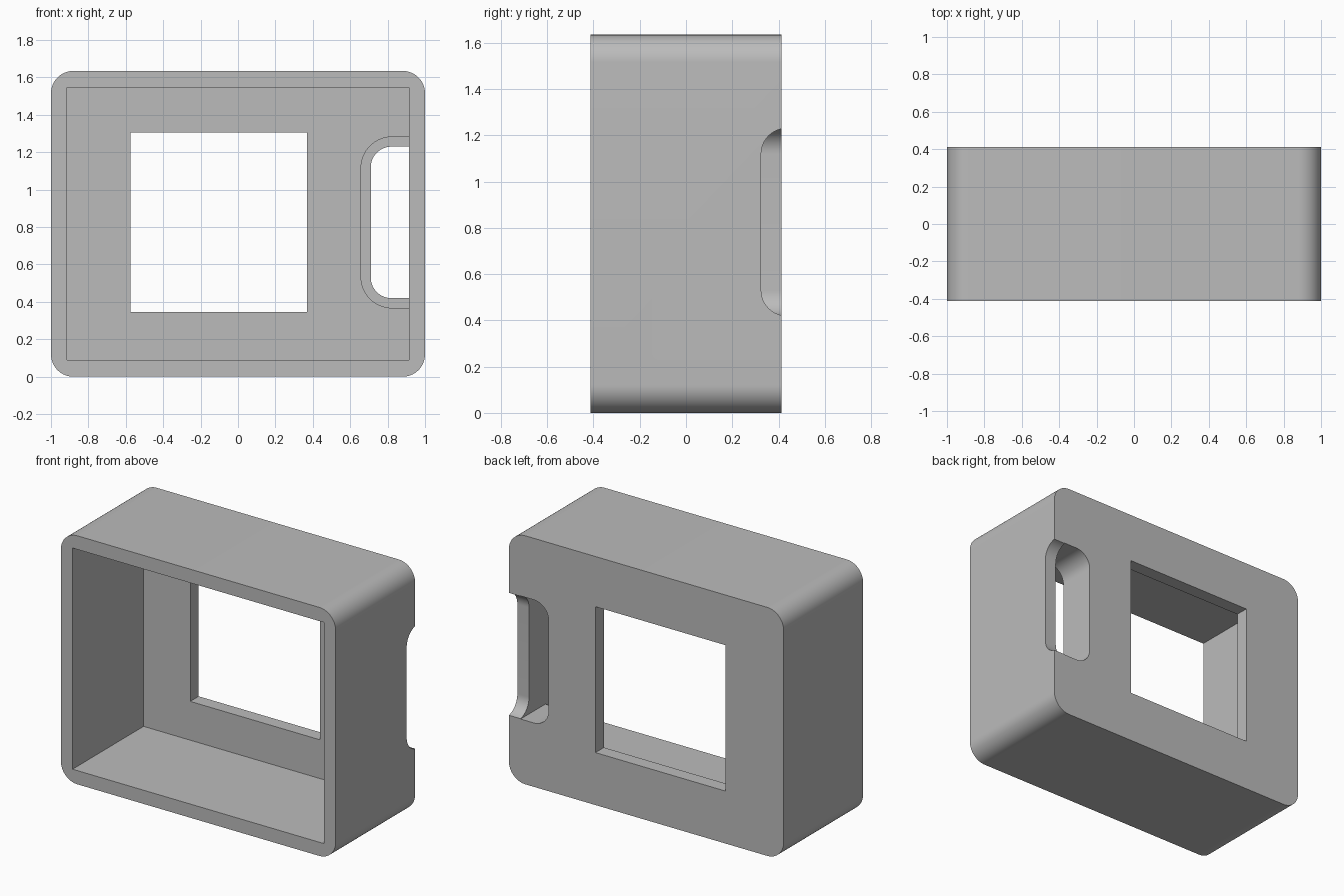
import bpy, bmesh
from math import cos, sin, radians

cube = bpy.data.objects.get("Cube")
if cube:
    bpy.data.objects.remove(cube, do_unlink=True)

grey = bpy.data.materials.new("plain grey")
grey.use_nodes = True
colour = (0.5, 0.5, 0.5, 1)
grey.diffuse_color = colour
grey.node_tree.nodes["Principled BSDF"].inputs["Base Color"].default_value = colour

HEIGHT, DEPTH = 1.635, 0.413      # full height, half depth
SIDE = 0.915                      # inner face of the side walls
WALL_Y = 0.325                    # inner face of the back wall


def rounded(u0, u1, v0, v1, radii, steps=16):
    """Rectangle outline; radii run from the low-u low-v corner, anticlockwise."""
    points = []
    corners = [(u0, v0, 1, 1), (u1, v0, -1, 1), (u1, v1, -1, -1), (u0, v1, 1, -1)]
    for i, ((u, v, su, sv), r) in enumerate(zip(corners, radii)):
        if r == 0:
            points.append((u, v))
            continue
        for k in range(steps + 1):
            a = radians(180 + 90 * i + 90 * k / steps)
            points.append((u + su * r + r * cos(a), v + sv * r + r * sin(a)))
    return points


def prism(name, outline, axis, start, end):
    """Extrude an (x, z) outline along y, or a (y, z) outline along x."""
    bm = bmesh.new()
    place = (lambda p: (p[0], start, p[1])) if axis == "y" else (lambda p: (start, *p))
    face = bm.faces.new([bm.verts.new(place(p)) for p in outline])
    new = bmesh.ops.extrude_face_region(bm, geom=[face])["geom"]
    shift = (0, end - start, 0) if axis == "y" else (end - start, 0, 0)
    bmesh.ops.translate(bm, vec=shift, verts=[g for g in new if isinstance(g, bmesh.types.BMVert)])
    bmesh.ops.recalc_face_normals(bm, faces=bm.faces)
    mesh = bpy.data.meshes.new(name)
    bm.to_mesh(mesh)
    bm.free()
    mesh.materials.append(grey)
    obj = bpy.data.objects.new(name, mesh)
    bpy.context.collection.objects.link(obj)
    return obj


def combine(target, tool, operation):
    """Apply a boolean and drop the helper."""
    tool.hide_render = True
    mod = target.modifiers.new(tool.name, "BOOLEAN")
    mod.operation, mod.solver, mod.object = operation, "EXACT", tool
    bpy.context.view_layer.objects.active = target
    bpy.ops.object.modifier_apply(modifier=mod.name)
    bpy.data.objects.remove(tool, do_unlink=True)


SQUARE = (0, 0, 0, 0)

# Rounded outer case, hollow and open at the front
case = prism("case", rounded(-1, 1, 0, HEIGHT, (0.12,) * 4), "y", -DEPTH, DEPTH)
cavity = prism("cavity", rounded(-SIDE, SIDE, 0.09, 1.545, SQUARE), "y", -0.6, WALL_Y)
combine(case, cavity, "DIFFERENCE")

# Raised rim around the slot, inside the case
rim = prism("slot_rim", rounded(0.655, 0.95, 0.365, 1.285, (0.17, 0, 0, 0.17)), "y", 0.155, 0.37)
combine(case, rim, "UNION")

# Slot through the rim and the back wall
slot = prism("slot", rounded(0.71, SIDE, 0.42, 1.23, (0.11, 0, 0, 0.11)), "y", 0, 0.6)
combine(case, slot, "DIFFERENCE")

# Rounded notch where the slot breaks through the side wall
notch = prism("notch", rounded(WALL_Y, 0.6, 0.42, 1.23, (0.11, 0, 0, 0.11)), "x", 0.85, 1.2)
combine(case, notch, "DIFFERENCE")

# Square window in the back wall
window = prism("window", rounded(-0.575, 0.37, 0.345, 1.305, SQUARE), "y", 0.2, 0.6)
combine(case, window, "DIFFERENCE")

bpy.ops.object.select_all(action="DESELECT")
case.select_set(True)
bpy.context.view_layer.objects.active = case
bpy.ops.object.shade_smooth_by_angle(angle=radians(30))
